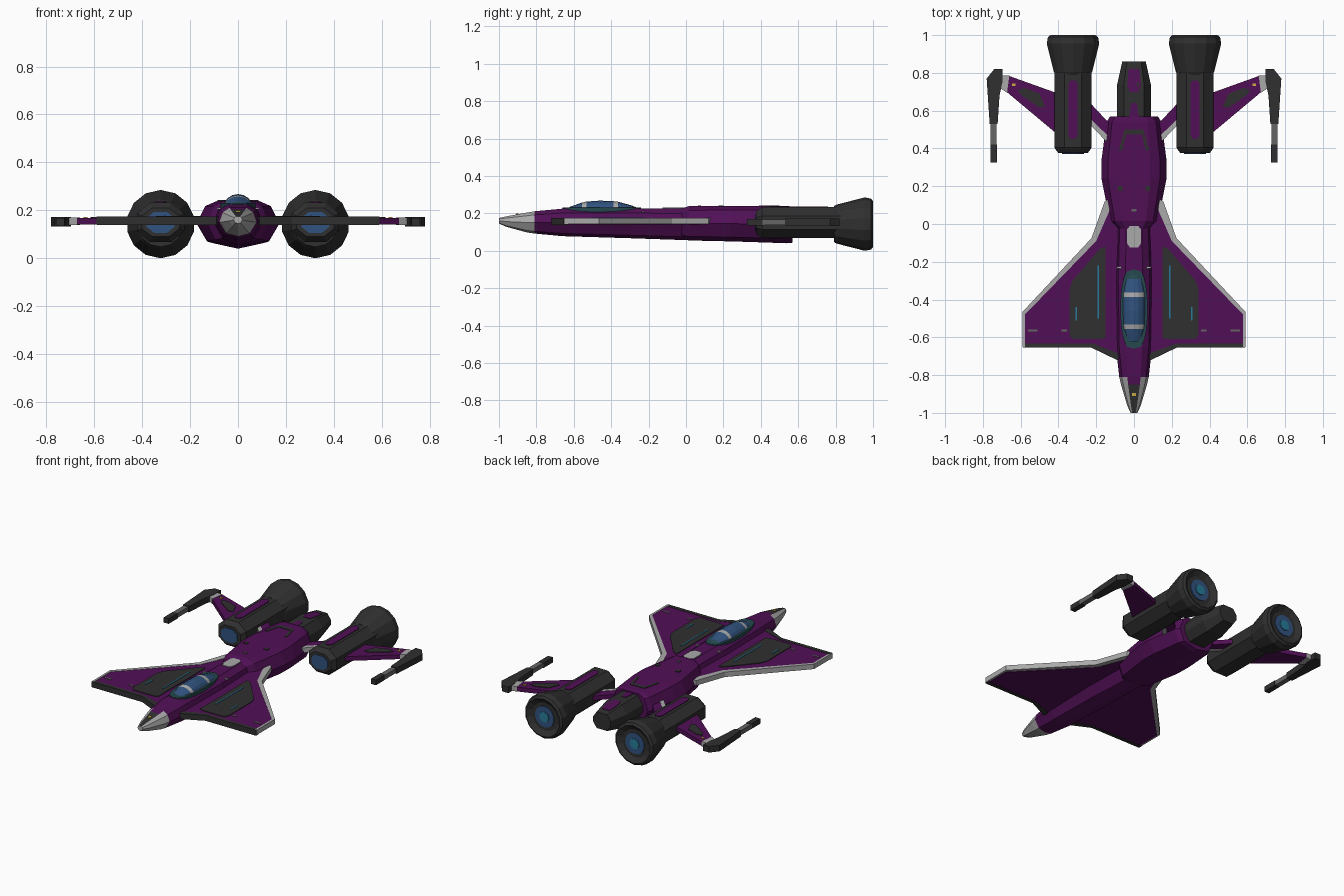
import bpy, bmesh, math
from mathutils import Vector

COLS = {
    "purple": (0.082, 0.005, 0.092), "dark_grey": (0.029, 0.029, 0.029),
    "light_grey": (0.40, 0.40, 0.40), "mid_grey": (0.13, 0.13, 0.13),
    "glass_blue": (0.03, 0.085, 0.21), "glow_teal": (0.02, 0.20, 0.32),
    "frame_teal": (0.018, 0.065, 0.075), "gold": (0.60, 0.42, 0.06),
}
NAMES = list(COLS)
MATS = []
for n, c in COLS.items():
    m = bpy.data.materials.new(n)
    m.diffuse_color = (*c, 1)
    MATS.append(m)
PURPLE, DARK, LIGHT, MID, BLUE, TEAL, FRAME, GOLD = range(8)


def finish(name, bm, mirror, rule):
    """Turn a bmesh into an object; rule(centre, normal) gives the colour."""
    bmesh.ops.recalc_face_normals(bm, faces=bm.faces)
    bm.normal_update()
    for f in bm.faces:
        f.material_index = rule(f.calc_center_median(), f.normal) if callable(rule) else rule
    me = bpy.data.meshes.new(name)
    bm.to_mesh(me)
    bm.free()
    for m in MATS:
        me.materials.append(m)
    ob = bpy.data.objects.new(name, me)
    bpy.context.collection.objects.link(ob)
    if mirror:
        md = ob.modifiers.new("mirror", 'MIRROR')
        md.use_mirror_merge = False
    return ob


def loft(name, rings, rule, mirror=False):
    """Skin a list of equal-length point rings and cap both ends."""
    bm = bmesh.new()
    vs = [[bm.verts.new(p) for p in r] for r in rings]
    n = len(rings[0])
    for a, b in zip(vs, vs[1:]):
        for i in range(n):
            j = (i + 1) % n
            bm.faces.new((a[i], a[j], b[j], b[i]))
    bm.faces.new(vs[0])
    bm.faces.new(vs[-1])
    return finish(name, bm, mirror, rule)


def plate(name, pts, z0, z1, rule, mirror=False):
    """Flat outline seen from the top, between two heights."""
    return loft(name, [[(x, y, z) for x, y in pts] for z in (z0, z1)], rule, mirror)


def box(name, x0, x1, y0, y1, z0, z1, rule, mirror=True):
    return plate(name, [(x0, y0), (x1, y0), (x1, y1), (x0, y1)], z0, z1, rule, mirror)


def body_ring(half, y, w, z0, z1, cx=0):
    """Symmetric cross-section from half-profile fractions."""
    p = [(x, z) for x, z in half] + [(-x, z) for x, z in reversed(half) if x > 0]
    return [(cx + w * x, y, z0 + (z1 - z0) * z) for x, z in p]


# --- forward fuselage with grey nose cone
FUS = [(0, 0), (0.62, 0.1), (1, 0.5), (0.82, 0.84), (0.45, 1)]


def nose_rule(c, n):
    if c.y > -0.81:
        return PURPLE
    if n.z > 0.9:
        return PURPLE if c.y > -0.85 else DARK
    return LIGHT


loft("forward_fuselage", [body_ring(FUS, *s) for s in [
    (-1.0, 0.018, 0.145, 0.175), (-0.96, 0.036, 0.128, 0.184), (-0.85, 0.069, 0.098, 0.204),
    (-0.81, 0.078, 0.092, 0.211), (-0.66, 0.095, 0.078, 0.225), (-0.3, 0.102, 0.067, 0.227),
    (0.05, 0.09, 0.055, 0.226)]], nose_rule)

# --- rear hull and tail block
HULL = [(0, 0), (0.75, 0.12), (1, 0.5), (0.8, 0.88), (0.5, 1)]
loft("rear_hull", [body_ring(HULL, *s) for s in [
    (-0.025, 0.088, 0.065, 0.225), (0.015, 0.127, 0.055, 0.238), (0.24, 0.172, 0.05, 0.24),
    (0.34, 0.172, 0.047, 0.24), (0.54, 0.145, 0.04, 0.24), (0.57, 0.127, 0.043, 0.235)]], PURPLE)
TAIL = [(0.6, 0), (1, 0.35), (1, 0.65), (0.6, 1)]
loft("tail_block", [body_ring(TAIL, *s) for s in [
    (0.55, 0.09, 0.075, 0.225), (0.735, 0.09, 0.075, 0.225), (0.86, 0.062, 0.1, 0.205)]], DARK)
loft("tail_patch", [[(x, y, z + d) for x, y, z in [
    (-0.022, 0.70, 0.225), (0.022, 0.70, 0.225), (0.036, 0.735, 0.225),
    (0.028, 0.82, 0.2115), (-0.028, 0.82, 0.2115), (-0.036, 0.735, 0.225)]]
    for d in (-0.004, 0.003)], PURPLE)
plate("tail_root_patch", [(-0.025, 0.56), (0.025, 0.56), (0.015, 0.64), (-0.015, 0.64)], 0.22, 0.228, PURPLE)

# --- hull top details
plate("hull_hatch_outline", [(-0.08, 0.39), (-0.05, 0.5), (0.05, 0.5), (0.08, 0.39), (0.062, 0.39),
                             (0.042, 0.475), (-0.042, 0.475), (-0.062, 0.39)], 0.235, 0.243, DARK)
box("hull_vent", 0.06, 0.085, 0.175, 0.2, 0.235, 0.243, DARK)
box("hull_mark", -0.012, 0.012, 0.065, 0.08, 0.235, 0.243, MID, False)
plate("spine_plate", [(-0.038, -0.10), (-0.022, -0.125), (0.022, -0.125), (0.038, -0.10), (0.038, -0.03),
                      (0.022, -0.01), (-0.022, -0.01), (-0.038, -0.03)], 0.222, 0.231, LIGHT)
box("nose_light", -0.01, 0.01, -0.91, -0.895, 0.188, 0.2, GOLD, False)
box("shoulder_mark", 0.065, 0.09, -0.235, -0.225, 0.205, 0.212, LIGHT)

# --- cockpit canopy: glass with two light bands and a teal rim
plate("canopy_frame", [(0.072 * math.copysign(abs(math.cos(a)) ** 0.6, math.cos(a)),
                        -0.45 + 0.21 * math.sin(a)) for a in
                       [math.tau * i / 20 for i in range(20)]], 0.2, 0.231, FRAME)


def canopy_rule(c, n):
    if c.z < 0.222 or c.y < -0.63 or c.y > -0.27:
        return FRAME
    if -0.387 < c.y < -0.363 or -0.555 < c.y < -0.533:
        return LIGHT
    return BLUE


ARC = [math.pi * i / 8 for i in range(9)]
loft("canopy", [[(w * math.cos(a), y, 0.205 + h * math.sin(a)) for a in ARC] for y, w, h in [
    (-0.645, 0.03, 0.014), (-0.62, 0.046, 0.03), (-0.555, 0.061, 0.053), (-0.533, 0.063, 0.058),
    (-0.46, 0.064, 0.063), (-0.387, 0.064, 0.06), (-0.363, 0.063, 0.057), (-0.29, 0.053, 0.037),
    (-0.25, 0.035, 0.02)]], canopy_rule)

# --- main wings with light trailing trim and dark leading trim
plate("wing", [(0.04, 0.08), (0.135, 0.08), (0.20, -0.09), (0.578, -0.48), (0.578, -0.635),
               (0.225, -0.635), (0.09, -0.69), (0.04, -0.69)], 0.14, 0.172, PURPLE, True)
plate("wing_trailing_trim", [(0.12, 0.14), (0.155, 0.12), (0.225, -0.075), (0.59, -0.465), (0.59, -0.65),
                             (0.576, -0.65), (0.576, -0.478), (0.20, -0.09), (0.13, 0.07)],
      0.142, 0.174, LIGHT, True)
plate("wing_leading_trim", [(0.07, -0.70), (0.09, -0.72), (0.225, -0.655), (0.588, -0.655),
                            (0.588, -0.632), (0.22, -0.632), (0.07, -0.69)], 0.138, 0.174, DARK, True)
plate("wing_panel", [(0.15, -0.6), (0.17, -0.61), (0.325, -0.61), (0.342, -0.585), (0.342, -0.345),
                     (0.325, -0.30), (0.18, -0.13), (0.15, -0.12)], 0.17, 0.176, DARK, True)
box("wing_light_inner", 0.186, 0.193, -0.5, -0.22, 0.172, 0.179, TEAL)
box("wing_light_outer", 0.302, 0.309, -0.51, -0.44, 0.172, 0.179, TEAL)
box("wing_slot_inner", 0.355, 0.385, -0.568, -0.558, 0.17, 0.175, MID)
box("wing_slot_outer", 0.51, 0.56, -0.568, -0.558, 0.17, 0.175, MID)

# --- engine pods: flattened octagon bodies
EX, EZ = 0.323, 0.15
POD = [(0.45, 0), (1, 0.28), (1, 0.72), (0.45, 1)]
loft("engine_body", [body_ring(POD, y, w, EZ - h, EZ + h, EX) for y, w, h in [
    (0.375, 0.078, 0.06), (0.405, 0.099, 0.083), (0.84, 0.099, 0.083)]], DARK, True)
loft("engine_intake", [body_ring(POD, y, 0.058, EZ - 0.044, EZ + 0.044, EX)
                       for y in (0.37, 0.378)], BLUE, True)
plate("engine_stripe", [(EX - 0.025, 0.47), (EX - 0.012, 0.45), (EX + 0.012, 0.45), (EX + 0.025, 0.47),
                        (EX + 0.025, 0.74), (EX + 0.012, 0.76), (EX - 0.012, 0.76), (EX - 0.025, 0.74)],
      0.229, 0.237, PURPLE, True)


# --- flared nozzles and glowing exhaust discs
def circle(y, r, n=14):
    return [(EX + r * math.sin(math.tau * i / n), y, 0.1425 + r * math.cos(math.tau * i / n))
            for i in range(n)]


loft("nozzle", [circle(*s) for s in [(0.79, 0.095), (0.805, 0.104), (0.955, 0.1425), (0.99, 0.136),
                                     (1.0, 0.122), (0.98, 0.09)]], DARK, True)
loft("exhaust_disc", [circle(0.976, 0.068), circle(0.985, 0.068)], BLUE, True)
loft("exhaust_core", [circle(0.982, 0.034, 8), circle(0.99, 0.034, 8)], TEAL, True)

# --- struts joining hull and engines
plate("engine_strut", [(0.10, 0.43), (0.14, 0.455), (0.25, 0.57), (0.25, 0.66), (0.10, 0.50)],
      0.14, 0.168, PURPLE, True)
plate("strut_trim", [(0.12, 0.42), (0.15, 0.44), (0.25, 0.545), (0.25, 0.575), (0.12, 0.45)],
      0.138, 0.17, LIGHT, True)

# --- outer fins and forward-pointing tip guns
plate("outer_fin", [(0.40, 0.47), (0.675, 0.70), (0.665, 0.785), (0.40, 0.69)], 0.14, 0.168, PURPLE, True)
plate("fin_panel", [(0.47, 0.62), (0.50, 0.615), (0.60, 0.685), (0.615, 0.71), (0.58, 0.72),
                    (0.48, 0.685)][:5] + [(0.50, 0.69)], 0.165, 0.172, DARK, True)
box("fin_light", 0.628, 0.645, 0.73, 0.745, 0.165, 0.173, GOLD)
plate("fin_tip", [(0.672, 0.695), (0.71, 0.72), (0.71, 0.785), (0.66, 0.785)], 0.138, 0.17, LIGHT, True)
plate("tip_pod", [(0.697, 0.75), (0.712, 0.68), (0.722, 0.53), (0.764, 0.53), (0.78, 0.77),
                  (0.74, 0.82), (0.697, 0.82)], 0.133, 0.172, DARK, True)
box("gun_barrel", 0.727, 0.76, 0.41, 0.54, 0.138, 0.167, MID)
box("gun_muzzle", 0.724, 0.759, 0.325, 0.42, 0.136, 0.169, DARK)
